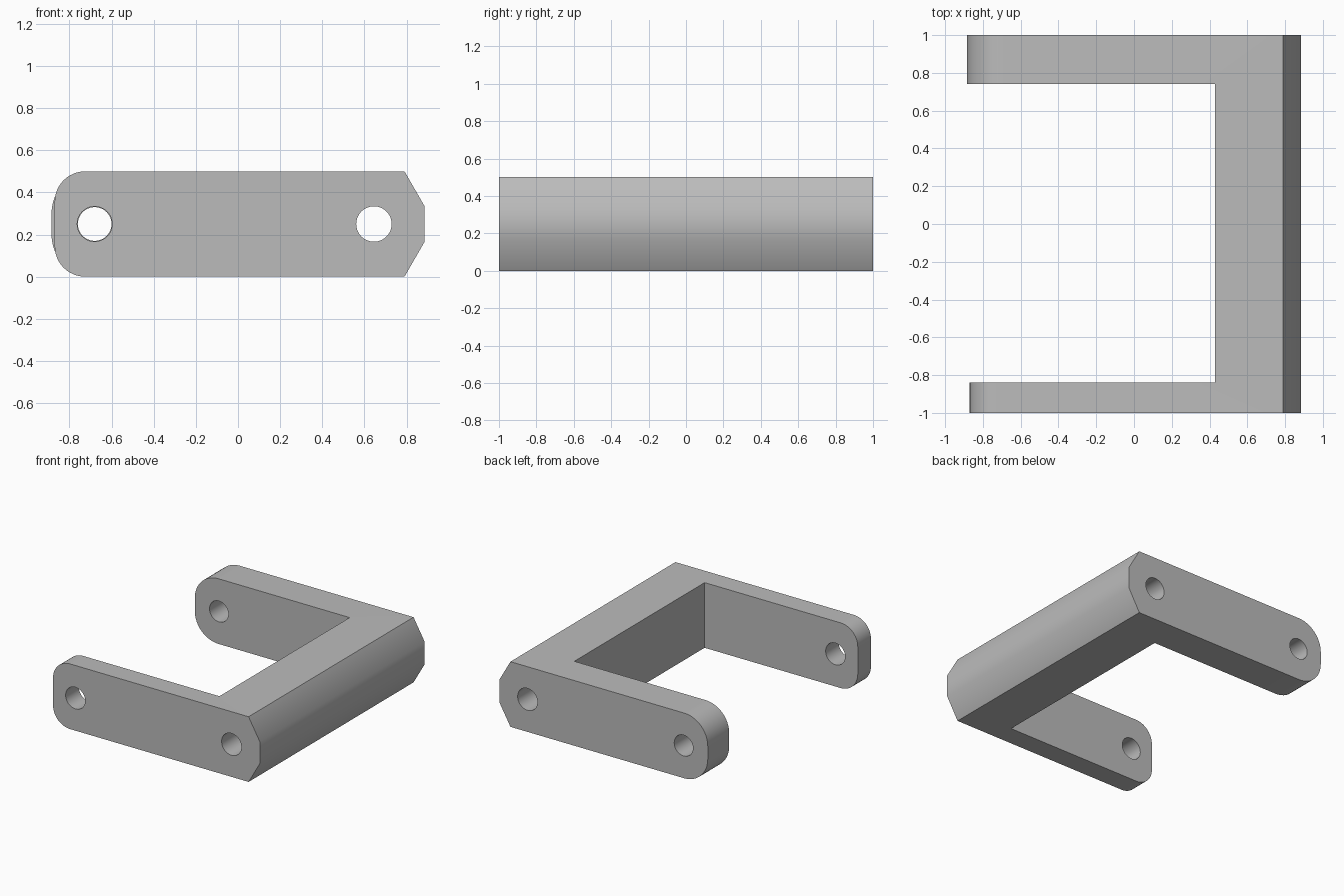
import bpy
import bmesh
from math import pi
from mathutils import Matrix, Vector

if "Cube" in bpy.data.objects:
    bpy.data.objects.remove(bpy.data.objects["Cube"])

HEIGHT = 0.5
MID = HEIGHT / 2
OUTER = 0.885      # outer face of the crossbar
INNER = 0.43       # inner face of the crossbar

grey = bpy.data.materials.new("plain grey")
grey.use_nodes = True
colour = (0.5, 0.5, 0.5, 1)
grey.diffuse_color = colour
grey.node_tree.nodes["Principled BSDF"].inputs["Base Color"].default_value = colour


def make_object(name, bm):
    bmesh.ops.recalc_face_normals(bm, faces=bm.faces)
    mesh = bpy.data.meshes.new(name)
    bm.to_mesh(mesh)
    bm.free()
    mesh.materials.append(grey)
    obj = bpy.data.objects.new(name, mesh)
    bpy.context.collection.objects.link(obj)
    return obj


def round_tip(bm, tip_x, radius):
    """Round the top and bottom edges at the end of one arm."""
    edges = [e for e in bm.edges
             if all(abs(v.co.x - tip_x) < 0.001 for v in e.verts)
             and abs(e.verts[0].co.z - e.verts[1].co.z) < 0.001]
    bmesh.ops.bevel(bm, geom=edges, offset=radius, offset_type='OFFSET',
                    segments=12, profile=0.5, affect='EDGES')


def drill(target, x, y, radius, depth):
    """Cut a round hole along y."""
    bm = bmesh.new()
    bmesh.ops.create_cone(bm, cap_ends=True, segments=48, radius1=radius,
                          radius2=radius, depth=depth,
                          matrix=Matrix.Translation((x, y, MID)) @ Matrix.Rotation(pi / 2, 4, 'X'))
    cutter = make_object("hole_cutter", bm)
    cutter.hide_render = True
    mod = target.modifiers.new("hole", 'BOOLEAN')
    mod.operation = 'DIFFERENCE'
    mod.solver = 'EXACT'
    mod.object = cutter
    bpy.context.view_layer.objects.active = target
    bpy.ops.object.modifier_apply(modifier=mod.name)
    bpy.data.objects.remove(cutter)


# U-shaped plan: thin front arm, crossbar, thick back arm
FRONT_TIP, BACK_TIP = -0.87, -0.885
plan = [(FRONT_TIP, -1), (OUTER, -1), (OUTER, 1), (BACK_TIP, 1),
        (BACK_TIP, 0.74), (INNER, 0.74), (INNER, -0.84), (FRONT_TIP, -0.84)]
bm = bmesh.new()
base = bm.faces.new([bm.verts.new((x, y, 0)) for x, y in plan])
top = bmesh.ops.extrude_face_region(bm, geom=[base])["geom"]
bmesh.ops.translate(bm, vec=(0, 0, HEIGHT),
                    verts=[g for g in top if isinstance(g, bmesh.types.BMVert)])
bmesh.ops.recalc_face_normals(bm, faces=bm.faces)

# Rounded arm tips
round_tip(bm, FRONT_TIP, 0.145)
round_tip(bm, BACK_TIP, 0.2)

# Chamfers along the outside of the crossbar
for side in (1, -1):
    bmesh.ops.bisect_plane(bm, geom=bm.verts[:] + bm.edges[:] + bm.faces[:],
                           plane_co=Vector((0.79, 0, MID + side * MID)),
                           plane_no=Vector((0.165, 0, side * 0.095)),
                           clear_outer=True)
    bmesh.ops.holes_fill(bm, edges=[e for e in bm.edges if e.is_boundary], sides=0)

bracket = make_object("bracket", bm)

# Pivot holes in the arm tips and the long bore through the crossbar
drill(bracket, -0.68, -0.92, 0.083, 0.4)
drill(bracket, -0.68, 0.87, 0.08, 0.5)
drill(bracket, 0.645, 0, 0.084, 2.4)

bpy.ops.object.select_all(action='DESELECT')
bracket.select_set(True)
bpy.context.view_layer.objects.active = bracket
bpy.ops.object.shade_smooth_by_angle(angle=pi / 6)
